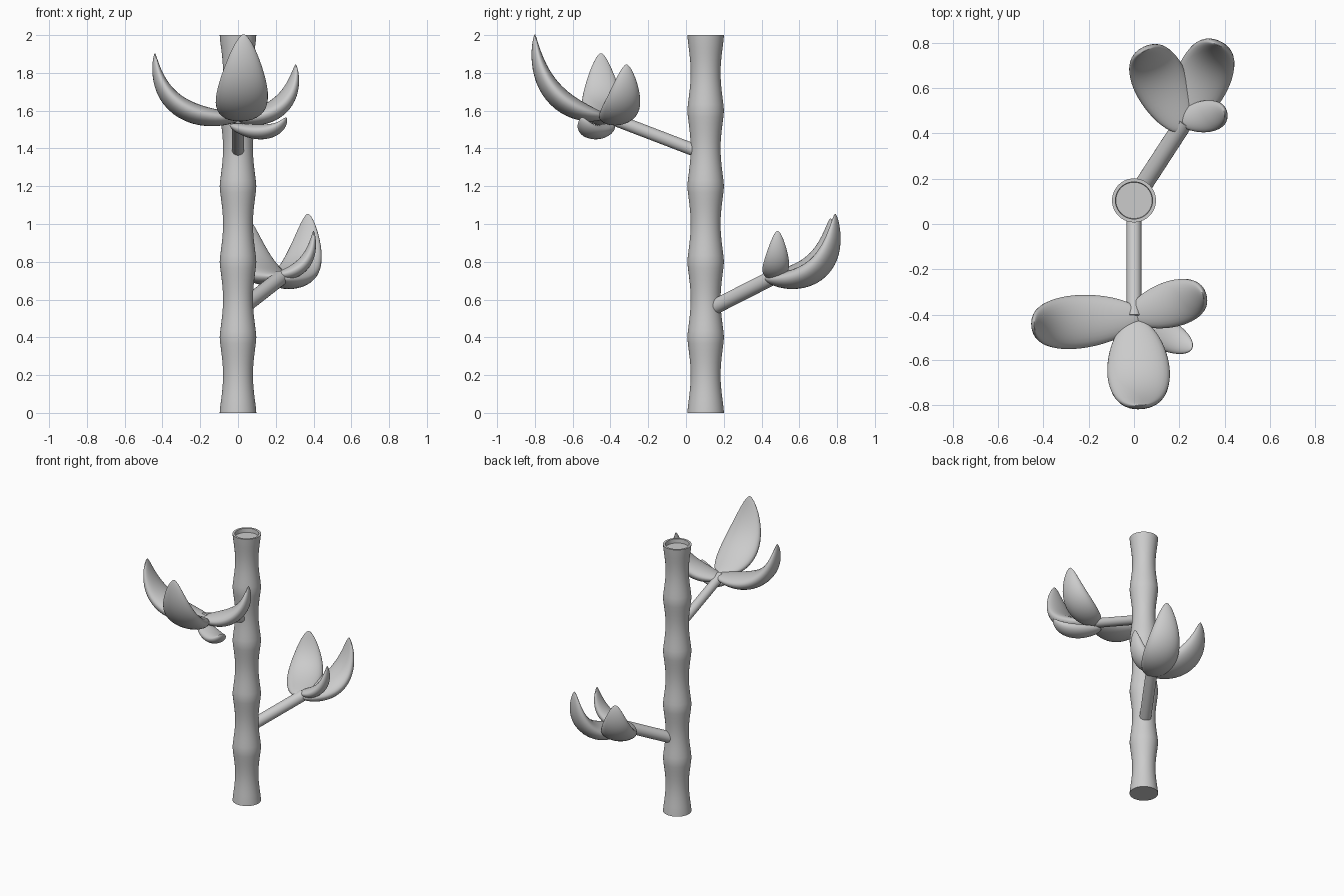
import bpy, bmesh, math
from mathutils import Vector

if "Cube" in bpy.data.objects:
    bpy.data.objects.remove(bpy.data.objects["Cube"])


def make_object(name, verts, faces):
    mesh = bpy.data.meshes.new(name)
    mesh.from_pydata(verts, [], faces)
    bm = bmesh.new()
    bm.from_mesh(mesh)
    bmesh.ops.recalc_face_normals(bm, faces=bm.faces)
    bm.to_mesh(mesh)
    bm.free()
    ob = bpy.data.objects.new(name, mesh)
    bpy.context.collection.objects.link(ob)
    bpy.ops.object.select_all(action='DESELECT')
    ob.select_set(True)
    bpy.context.view_layer.objects.active = ob
    bpy.ops.object.shade_smooth_by_angle(angle=math.radians(45))
    return ob


def skin(name, rings):
    """Bridge a list of equal-sized rings and cap both ends."""
    n = len(rings[0])
    verts = [v for ring in rings for v in ring]
    faces = [(k * n + i, k * n + (i + 1) % n, (k + 1) * n + (i + 1) % n, (k + 1) * n + i)
             for k in range(len(rings) - 1) for i in range(n)]
    last = (len(rings) - 1) * n
    faces += [tuple(range(n)), tuple(range(last, last + n))]
    return make_object(name, verts, faces)


def branch(name, a, b, radius):
    a, b = Vector(a), Vector(b)
    rot = (b - a).to_track_quat('Z', 'Y')
    circle = [rot @ Vector((radius * math.cos(i * math.tau / 24), radius * math.sin(i * math.tau / 24), 0))
              for i in range(24)]
    return skin(name, [[p + c for c in circle] for p in (a, b)])


def leaf(name, base, tip, half_width, depth, ctrl_z, reach=0.95):
    """Upward-curling pod: bulging underside, flatter upper side, blunt base."""
    base, tip = Vector(base), Vector(tip)
    ctrl = base.lerp(tip, reach)
    ctrl.z = ctrl_z
    heading = Vector((tip.x - base.x, tip.y - base.y, 0)).normalized()
    side = Vector((-heading.y, heading.x, 0))
    rings = []
    for k in range(29):
        t = 0.5 - 0.5 * math.cos(math.pi * (0.02 + 0.95 * k / 28))
        p = base * (1 - t) ** 2 + ctrl * 2 * t * (1 - t) + tip * t * t
        tangent = ((ctrl - base) * (1 - t) + (tip - ctrl) * t).normalized()
        up = tangent.cross(side)
        s = math.sin(math.pi * t ** 0.75)
        w, d = half_width * s ** 0.6, depth * s ** 0.7
        ring = []
        for i in range(28):
            a = i * math.tau / 28
            h = math.sin(a) * (0.75 if math.sin(a) > 0 else 1.0)
            ring.append(p + side * w * math.cos(a) + up * d * h)
        rings.append(ring)
    return skin(name, rings)


# Jointed stalk with a shallow recess in the top
profile = [(0.097 - 0.018 * abs(math.sin(math.pi * k / 12)) ** 1.3, k / 30) for k in range(61)]
profile += [(0.082, 2.0), (0.08, 1.97)]
skin("stalk", [[Vector((r * math.cos(i * math.tau / 40), 0.104 + r * math.sin(i * math.tau / 40), z))
                for i in range(40)] for r, z in profile])

# Branches
branch("upper_branch", (0, 0.06, 1.385), (0, -0.41, 1.565), 0.033)
branch("lower_branch", (0.02, 0.14, 0.555), (0.225, 0.455, 0.715), 0.04)

# Upper cluster: base, tip, half width, depth, control height
leaf("upper_leaf_front", (0.005, -0.425, 1.57), (0.03, -0.8, 2.005), 0.138, 0.065, 1.62)
leaf("upper_leaf_left", (0.03, -0.405, 1.57), (-0.44, -0.45, 1.905), 0.118, 0.062, 1.53)
leaf("upper_leaf_right", (-0.02, -0.405, 1.56), (0.305, -0.315, 1.845), 0.102, 0.058, 1.56)
leaf("upper_leaf_small", (-0.04, -0.395, 1.525), (0.255, -0.55, 1.565), 0.07, 0.045, 1.445, 0.8)

# Lower cluster
leaf("lower_leaf_back", (0.205, 0.42, 0.715), (0.37, 0.79, 1.055), 0.12, 0.065, 0.66, 0.98)
leaf("lower_leaf_left", (0.22, 0.41, 0.725), (0.05, 0.765, 1.03), 0.12, 0.063, 0.70, 0.98)
leaf("lower_leaf_right", (0.195, 0.46, 0.73), (0.40, 0.485, 0.965), 0.07, 0.042, 0.74)
